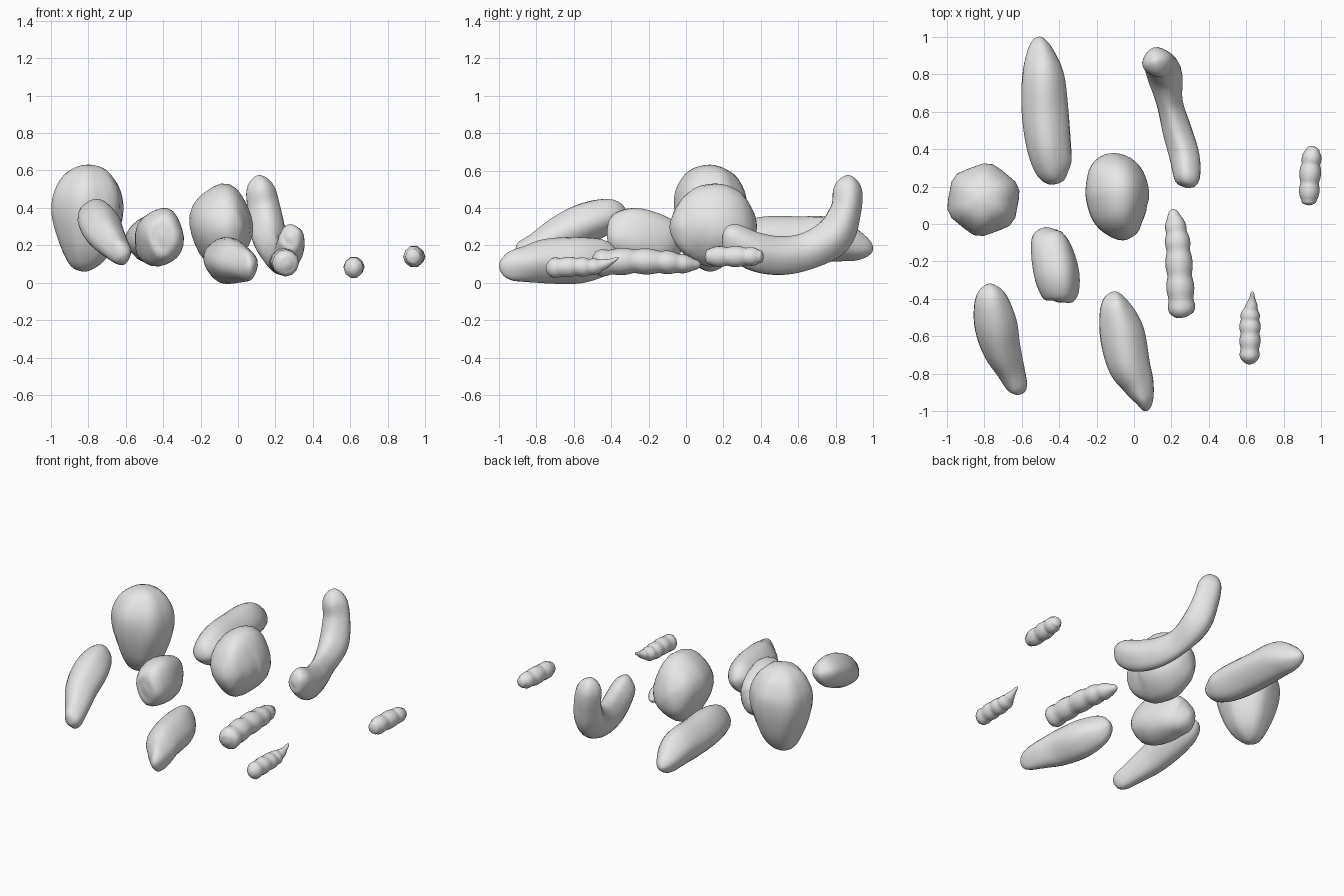
import bpy, bmesh, math
from mathutils import Vector

if "Cube" in bpy.data.objects:
    bpy.data.objects.remove(bpy.data.objects["Cube"], do_unlink=True)

grey = bpy.data.materials.new("light_grey")
grey.use_nodes = True
colour = (0.8, 0.8, 0.8, 1)
grey.diffuse_color = colour
grey.node_tree.nodes["Principled BSDF"].inputs["Base Color"].default_value = colour


def spline(p, i, t):
    """Smooth value on span i, with extrapolated ends."""
    b, c = p[i], p[i + 1]
    a = p[i - 1] if i > 0 else 2 * b - c
    d = p[i + 2] if i + 2 < len(p) else 2 * c - b
    return b + 0.5 * t * (c - a + t * (2 * a - 5 * b + 4 * c - d + t * (3 * (b - c) + d - a)))


def blob(name, stations, sides=24, steps=6, lumps=4, depth=0.04, phase=0, beads=0):
    """Skin a rounded body over stations (x, y, z, half width, half thickness)."""
    # radii are blended as squares, so the ends close round
    cols = [[s[k] if k < 3 else s[k] ** 2 for s in stations] for k in range(5)]
    spans = len(stations) - 1
    samples = []
    for i in range(spans):
        for j in range(steps):
            t = j / steps
            if i == 0:
                t = t * t
            elif i == spans - 1:
                t = 1 - (1 - t) ** 2
            samples.append([spline(c, i, t) for c in cols])
    samples.append([c[-1] for c in cols])

    bm = bmesh.new()
    rings = []
    last = len(samples) - 1
    for n, s in enumerate(samples):
        centre = Vector(s[:3])
        tangent = Vector(samples[min(n + 1, last)][:3]) - Vector(samples[max(n - 1, 0)][:3])
        tangent.normalize()
        side = Vector((1, 0, 0))
        side = (side - tangent * side.dot(tangent)).normalized()
        up = side.cross(tangent)
        u = n / last
        swell = 1
        if beads:
            swell = 0.92 + 0.15 * abs(math.sin(math.pi * beads * u))
        w, h = (math.sqrt(max(v, 0)) * swell for v in s[3:])
        ring = []
        for k in range(sides):
            a = math.tau * k / sides
            r = 1 + depth * math.sin(lumps * a + phase + 3 * u)
            ring.append(bm.verts.new(centre + r * (side * w * math.cos(a) + up * h * math.sin(a))))
        rings.append(ring)
    for a, b in zip(rings, rings[1:]):
        for k in range(sides):
            m = (k + 1) % sides
            bm.faces.new((a[k], a[m], b[m], b[k]))
    bmesh.ops.remove_doubles(bm, verts=bm.verts, dist=0.0005)
    bmesh.ops.recalc_face_normals(bm, faces=bm.faces)
    for f in bm.faces:
        f.smooth = True
    mesh = bpy.data.meshes.new(name)
    bm.to_mesh(mesh)
    bm.free()
    mesh.materials.append(grey)
    bpy.context.collection.objects.link(bpy.data.objects.new(name, mesh))


# Rounded lumps
blob("large_lump", [
    (-.82, .13, .06, 0, 0), (-.82, .13, .11, .09, .09), (-.81, .13, .22, .15, .15),
    (-.805, .13, .36, .19, .185), (-.805, .13, .47, .185, .185),
    (-.81, .135, .57, .135, .135), (-.815, .14, .63, 0, 0)], lumps=6, phase=2)
blob("middle_lump", [
    (.01, -.055, .3, 0, 0), (-.03, -.01, .3, .105, .14), (-.075, .08, .305, .155, .205),
    (-.095, .2, .31, .165, .215), (-.12, .31, .32, .125, .16), (-.13, .375, .33, 0, 0)], phase=1)
blob("small_lump", [
    (-.39, -.42, .25, 0, 0), (-.39, -.39, .25, .09, .115), (-.41, -.28, .245, .12, .155),
    (-.44, -.15, .225, .115, .14), (-.47, -.07, .2, .085, .1), (-.48, -.02, .19, 0, 0)], phase=2)

# Long rounded pieces
blob("back_long_piece", [
    (-.385, .225, .22, 0, 0), (-.425, .29, .225, .095, .09), (-.455, .42, .23, .115, .12),
    (-.475, .6, .23, .12, .12), (-.485, .78, .23, .11, .115), (-.5, .91, .195, .075, .08),
    (-.51, 1, .175, 0, 0)])
blob("bent_piece", [
    (.28, .195, .255, 0, 0), (.285, .24, .24, .065, .08), (.27, .36, .17, .078, .1),
    (.23, .5, .145, .075, .1), (.19, .65, .17, .068, .095), (.165, .79, .25, .09, .1),
    (.14, .855, .39, .085, .08), (.12, .865, .5, .075, .075), (.11, .87, .575, 0, 0)])
blob("front_raised_piece", [
    (-.62, -.91, .14, 0, 0), (-.625, -.87, .155, .055, .065), (-.66, -.78, .195, .075, .08),
    (-.71, -.66, .26, .1, .1), (-.74, -.53, .32, .11, .105), (-.765, -.4, .365, .085, .085),
    (-.775, -.32, .385, 0, 0)])
blob("front_flat_piece", [
    (.065, -1, .09, 0, 0), (.055, -.94, .09, .05, .075), (.02, -.85, .1, .085, .095),
    (-.03, -.74, .115, .11, .115), (-.065, -.58, .12, .115, .12), (-.1, -.44, .135, .08, .095),
    (-.105, -.36, .14, 0, 0)])

# Ringed slender pieces
blob("long_ringed_piece", [
    (.26, -.5, .1, 0, 0), (.255, -.46, .105, .066, .066), (.245, -.3, .115, .068, .066),
    (.235, -.12, .11, .064, .06), (.22, 0, .1, .05, .045), (.205, .08, .095, 0, 0)],
    sides=12, steps=8, depth=0.02, beads=7)
blob("pointed_ringed_piece", [
    (.615, -.75, .08, 0, 0), (.617, -.71, .08, .048, .052), (.62, -.6, .085, .052, .052),
    (.62, -.5, .085, .05, .045), (.63, -.42, .105, .024, .022), (.632, -.36, .135, 0, 0)],
    sides=10, steps=8, depth=0.02, beads=7)
blob("short_ringed_piece", [
    (.935, .1, .14, 0, 0), (.935, .13, .14, .045, .048), (.938, .22, .14, .052, .055),
    (.945, .32, .14, .052, .052), (.955, .39, .14, .04, .04), (.96, .415, .14, 0, 0)],
    sides=10, steps=8, depth=0.02, beads=5)
